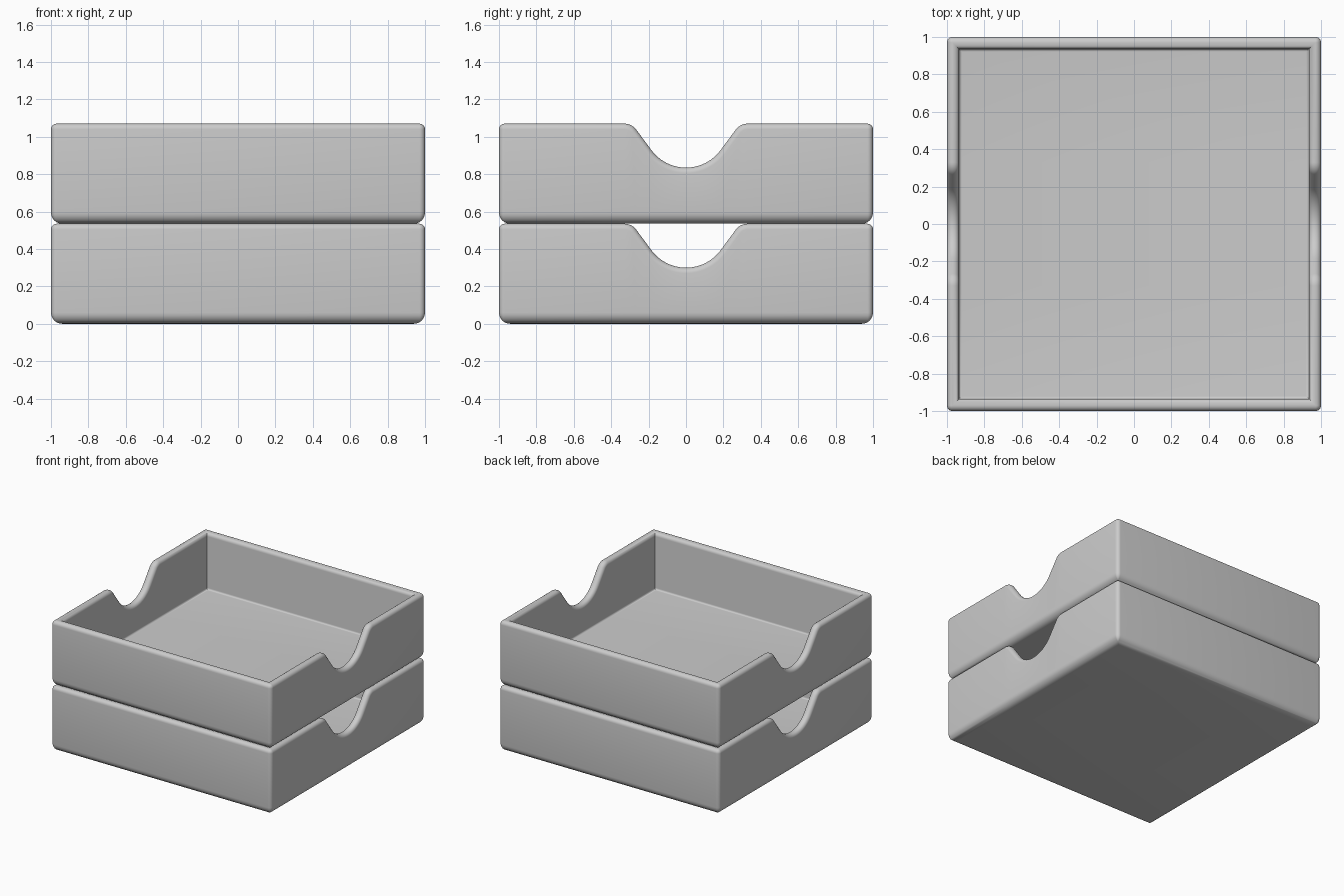
import bpy, bmesh
from math import sin, cos, pi, atan2, acos, hypot, radians

cube = bpy.data.objects.get("Cube")
if cube:
    bpy.data.objects.remove(cube)

HEIGHT = 0.535      # one tray
WALL = 0.065
FLOOR = 0.07
BASE_R = 0.06       # rounding under the tray
RIM_R = 0.03        # rounding of the rim and upright corners
STEPS = 6

grey = bpy.data.materials.new("plain grey")
grey.use_nodes = True
grey.diffuse_color = (0.6, 0.6, 0.6, 1)
grey.node_tree.nodes["Principled BSDF"].inputs["Base Color"].default_value = (0.6, 0.6, 0.6, 1)


def notch_curve():
    """Finger notch: a round bowl joined by straight flanks to round shoulders.
    Gives (y, z, normal_y, normal_z) from -y to +y."""
    bowl, shoulder, reach, depth = 0.23, 0.08, 0.33, 0.235
    bowl_z, sh_z = HEIGHT - depth + bowl, HEIGHT - shoulder
    gap = hypot(reach, bowl_z - sh_z)
    tilt = atan2(bowl_z - sh_z, reach) + acos((bowl + shoulder) / gap)
    half = []
    for i in range(13):
        a = -pi / 2 + (pi / 2 - tilt) * i / 12
        half.append((bowl * cos(a), bowl_z + bowl * sin(a), -cos(a), -sin(a)))
    for i in range(9):
        a = pi - tilt + (tilt - pi / 2) * i / 8
        half.append((reach + shoulder * cos(a), sh_z + shoulder * sin(a), cos(a), sin(a)))
    mirrored = [(-y, z, -ny, nz) for y, z, ny, nz in reversed(half[1:])]
    return mirrored + half


def wall_section():
    """Section of the wall as (inset, level, follows_rim); rim levels are depths."""
    arc = [pi / 2 * i / STEPS for i in range(STEPS + 1)]
    pts = [(BASE_R * (1 - sin(a)), BASE_R * (1 - cos(a)), False) for a in arc]
    pts += [(RIM_R * (1 - cos(a)), RIM_R * (1 - sin(a)), True) for a in arc]
    pts += [(WALL - RIM_R * (1 - sin(a)), RIM_R * (1 - cos(a)), True) for a in arc]
    pts += [(WALL + 0.015 * (1 - cos(a)), FLOOR + 0.015 * (1 - sin(a)), False) for a in arc]
    return pts


def ring(inset, level, follows_rim, notch):
    """One closed loop round the tray, built from four turned quarters."""
    half = 1 - inset
    r = max(RIM_R - inset, 0)
    loop = []
    for k in range(4):
        quarter = []
        if k % 2 == 0:
            for y, z, ny, nz in notch:
                if follows_rim:
                    quarter.append((half, y - ny * level, z - nz * level))
                else:
                    quarter.append((half, y, level))
        z = HEIGHT - level if follows_rim else level
        for i in range(STEPS + 1):
            a = pi / 2 * i / STEPS
            quarter.append((half - r + r * cos(a), half - r + r * sin(a), z))
        c, s = ((1, 0), (0, 1), (-1, 0), (0, -1))[k]
        loop += [(x * c - y * s, x * s + y * c, z) for x, y, z in quarter]
    return loop


def make_tray(name, z):
    bm = bmesh.new()
    notch = notch_curve()
    rings = [[bm.verts.new(p) for p in ring(*s, notch)] for s in wall_section()]
    n = len(rings[0])
    for low, high in zip(rings, rings[1:]):
        for i in range(n):
            j = (i + 1) % n
            bm.faces.new((low[i], low[j], high[j], high[i]))
    bm.faces.new(reversed(rings[0]))    # underside
    bm.faces.new(rings[-1])             # inner floor
    bmesh.ops.remove_doubles(bm, verts=bm.verts, dist=1e-5)
    bmesh.ops.recalc_face_normals(bm, faces=bm.faces)
    mesh = bpy.data.meshes.new(name)
    bm.to_mesh(mesh)
    bm.free()
    mesh.materials.append(grey)
    tray = bpy.data.objects.new(name, mesh)
    tray.location.z = z
    bpy.context.collection.objects.link(tray)
    bpy.ops.object.select_all(action='DESELECT')
    tray.select_set(True)
    bpy.context.view_layer.objects.active = tray
    bpy.ops.object.shade_smooth_by_angle(angle=radians(35))


make_tray("lower_tray", 0)
make_tray("upper_tray", HEIGHT)
